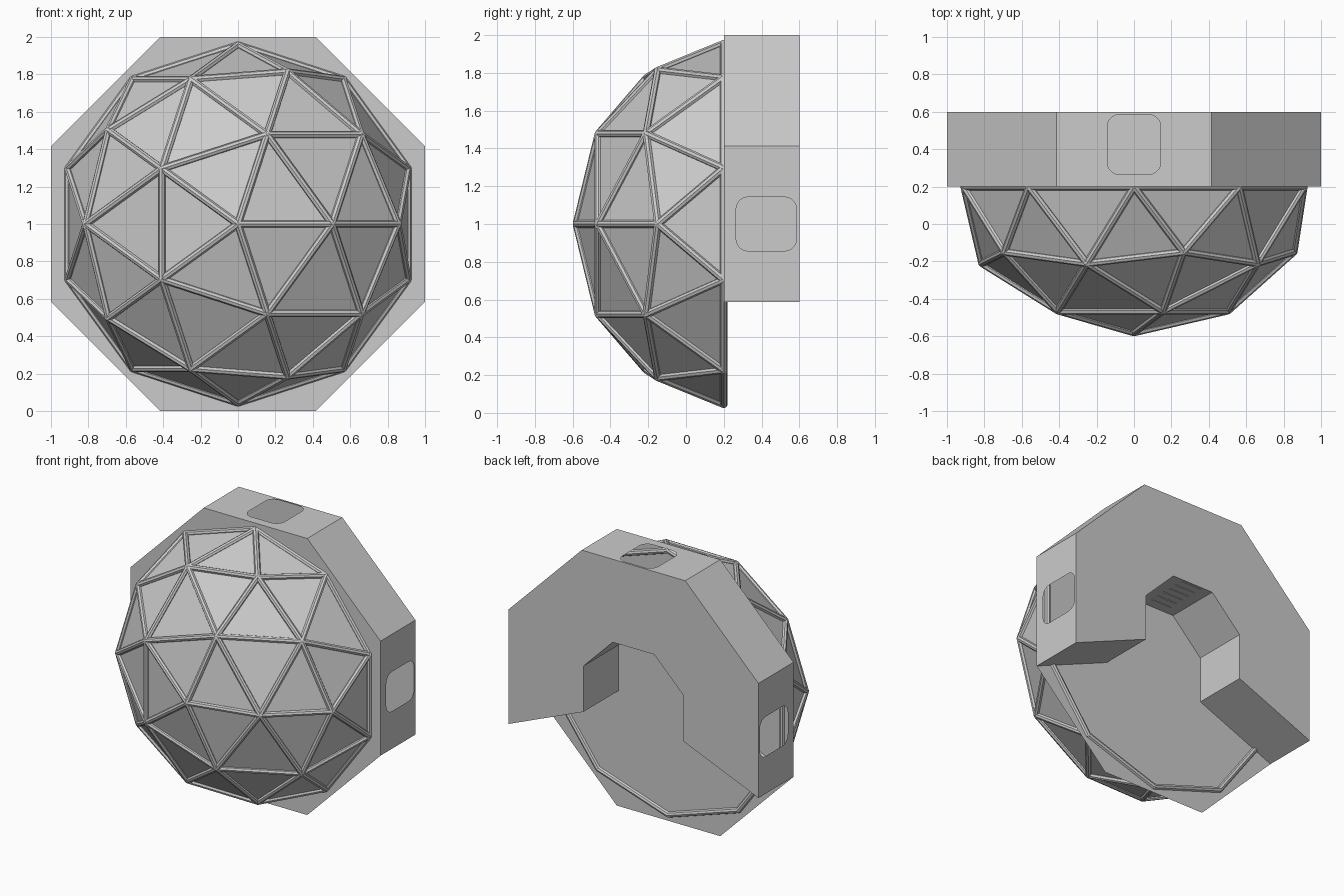
import bpy, bmesh, math
from mathutils import Vector, Matrix

if "Cube" in bpy.data.objects:
    bpy.data.objects.remove(bpy.data.objects["Cube"])

PLATE_Y, BACK_Y = 0.2, 0.6      # plane of the octagon plate, rear of the housing
R, DEPTH = 0.955, 0.78          # dome radius and depth
BAR = 0.02                      # strut radius

grey = bpy.data.materials.new("light_grey")
grey.diffuse_color = (0.6, 0.6, 0.6, 1)
grey.use_nodes = True
grey.node_tree.nodes["Principled BSDF"].inputs["Base Color"].default_value = grey.diffuse_color


def make(name, bm):
    me = bpy.data.meshes.new(name)
    bm.to_mesh(me)
    bm.free()
    me.materials.append(grey)
    ob = bpy.data.objects.new(name, me)
    bpy.context.collection.objects.link(ob)
    return ob


def octagon_point(k, apothem, y):
    a = math.radians(22.5 + 45 * k)
    r = apothem / math.cos(math.radians(22.5))
    return Vector((r * math.cos(a), y, 1 + r * math.sin(a)))


# dome panels: half a geodesic sphere with its pole facing the front
bm = bmesh.new()
bmesh.ops.create_icosphere(bm, subdivisions=2, radius=1)
bmesh.ops.delete(bm, geom=[v for v in bm.verts if v.co.z < -0.05], context='VERTS')
first = next(v for v in bm.verts if 0.8 < v.co.z < 0.9)
turn = Matrix.Rotation(-math.atan2(first.co.y, first.co.x), 3, 'Z')
for v in bm.verts:
    p = turn @ v.co
    v.co = (R * p.x, PLATE_Y - DEPTH * p.z, 1 + R * p.y)
edges = [(e.verts[0].co.copy(), e.verts[1].co.copy()) for e in bm.edges]
nodes = [v.co.copy() for v in bm.verts]
make("dome_panels", bm)

# dome struts: a rod on every edge, a small ball at every joint
bm = bmesh.new()
for a, b in edges:
    d = b - a
    m = Matrix.Translation((a + b) / 2) @ d.to_track_quat('Z', 'Y').to_matrix().to_4x4()
    bmesh.ops.create_cone(bm, cap_ends=False, segments=8, radius1=BAR, radius2=BAR,
                          depth=d.length, matrix=m)
for p in nodes:
    bmesh.ops.create_icosphere(bm, subdivisions=2, radius=BAR, matrix=Matrix.Translation(p))
make("dome_struts", bm)

# thin octagonal plate behind the dome
bm = bmesh.new()
bm.faces.new([bm.verts.new(octagon_point(k, 1, PLATE_Y)) for k in range(8)])
bmesh.ops.recalc_face_normals(bm, faces=bm.faces)
make("octagon_plate", bm)

# hollow C-shaped housing: five octagon segments, open at the bottom
bm = bmesh.new()
ring = {}
for k in range(-1, 5):
    for side, ap in (("out", 1.0), ("in", 0.4)):
        for y in (PLATE_Y, BACK_Y):
            ring[k, side, y] = bm.verts.new(octagon_point(k, ap, y))


def quad(*keys):
    bm.faces.new([ring[key] for key in keys])


def wall_with_port(k):
    """Outer wall with a rounded rectangular opening."""
    corners = [ring[k, "out", PLATE_Y], ring[k + 1, "out", PLATE_Y],
               ring[k + 1, "out", BACK_Y], ring[k, "out", BACK_Y]]
    along = (corners[1].co - corners[0].co).normalized()
    mid = (corners[0].co + corners[1].co) / 2
    mid.y = 0.425
    half_u, half_v, r = 0.143, 0.16, 0.065
    loop = []
    for i, (su, sv) in enumerate(((1, 1), (-1, 1), (-1, -1), (1, -1))):
        for j in range(6):
            t = math.radians(90 * i + 18 * j)
            u = su * (half_u - r) + r * math.cos(t)
            v = sv * (half_v - r) + r * math.sin(t)
            loop.append(bm.verts.new(mid + along * u + Vector((0, v, 0))))
    es = []
    for vs in (corners, loop):
        for i, v in enumerate(vs):
            w = vs[(i + 1) % len(vs)]
            es.append(bm.edges.get((v, w)) or bm.edges.new((v, w)))
    bmesh.ops.triangle_fill(bm, edges=es, use_beauty=True)


for k in range(-1, 4):
    quad((k, "out", BACK_Y), (k + 1, "out", BACK_Y), (k + 1, "in", BACK_Y), (k, "in", BACK_Y))
    quad((k, "in", PLATE_Y), (k, "in", BACK_Y), (k + 1, "in", BACK_Y), (k + 1, "in", PLATE_Y))
    if k % 2:
        wall_with_port(k)
    else:
        quad((k, "out", PLATE_Y), (k + 1, "out", PLATE_Y),
             (k + 1, "out", BACK_Y), (k, "out", BACK_Y))
for k in (-1, 4):
    quad((k, "out", PLATE_Y), (k, "out", BACK_Y), (k, "in", BACK_Y), (k, "in", PLATE_Y))
bmesh.ops.recalc_face_normals(bm, faces=bm.faces)
make("rear_housing", bm)

# row of thin slats on the inner wall under the top opening
bm = bmesh.new()
for i in range(6):
    m = Matrix.Translation((0, 0.272 + 0.0616 * i, 1.4)) @ Matrix.Diagonal((0.16, 0.01, 0.009, 1))
    bmesh.ops.create_cube(bm, size=1, matrix=m)
make("vent_slats", bm)
